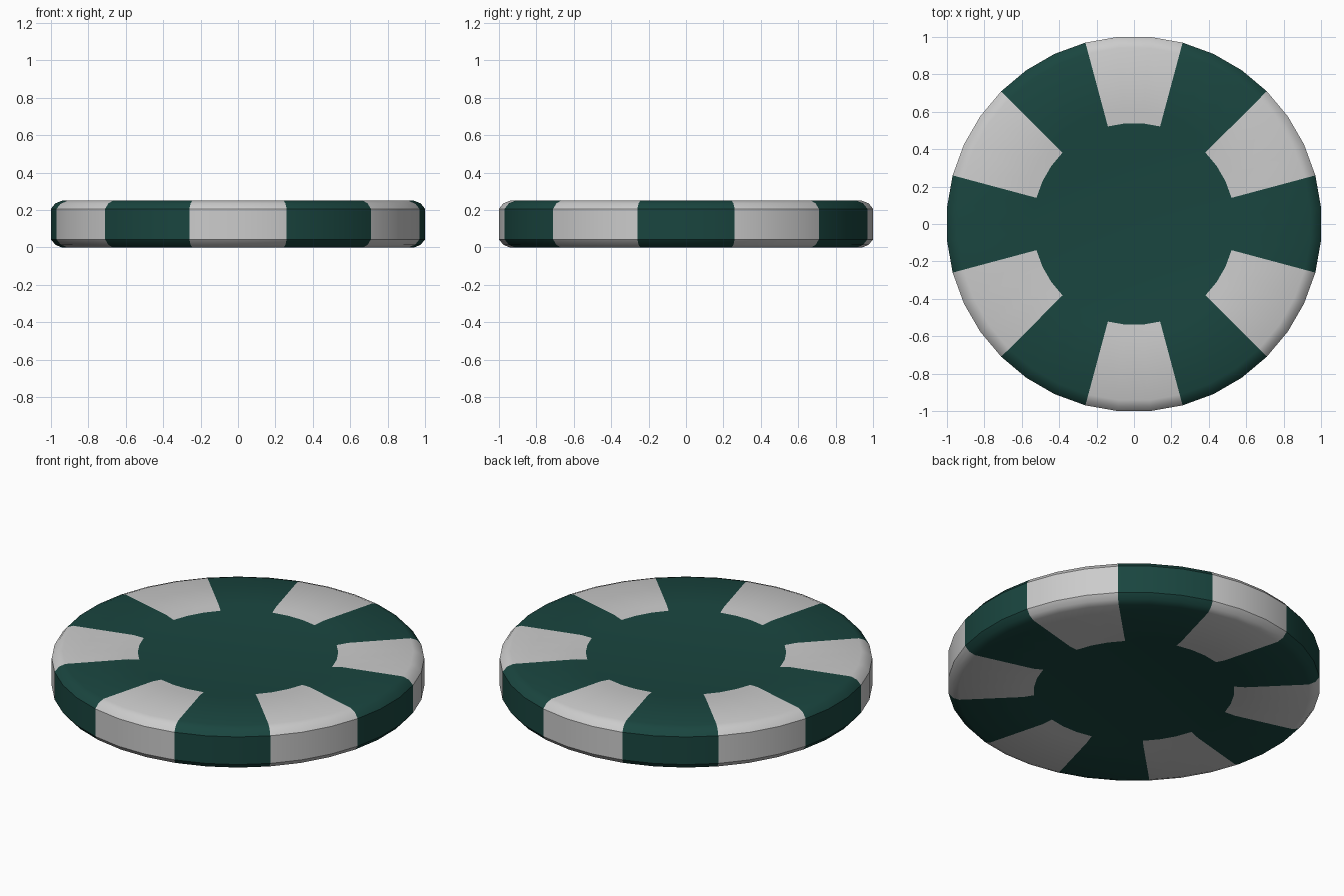
import bpy, bmesh, math

if "Cube" in bpy.data.objects:
    bpy.data.objects.remove(bpy.data.objects["Cube"])

SIDES = 36
R = 1 / math.cos(math.radians(5))

# Upper half profile (radius, height above the middle), centre to rim
upper = [(0.54, 0.117), (0.60, 0.125), (0.945, 0.125), (0.98, 0.111), (R, 0.082)]
profile = [(r, 0.125 + h) for r, h in upper] + [(r, 0.125 - h) for r, h in reversed(upper)]

green = bpy.data.materials.new("green_clay")
green.diffuse_color = (0.01, 0.06, 0.05, 1)
green.use_nodes = True
green.node_tree.nodes["Principled BSDF"].inputs["Base Color"].default_value = green.diffuse_color
grey = bpy.data.materials.new("grey_insert")
grey.diffuse_color = (0.8, 0.8, 0.8, 1)
grey.use_nodes = True
grey.node_tree.nodes["Principled BSDF"].inputs["Base Color"].default_value = grey.diffuse_color

bm = bmesh.new()
rings = []
for r, z in profile:
    ring = []
    for i in range(SIDES):
        a = math.radians(10 * i - 15)
        ring.append(bm.verts.new((r * math.cos(a), r * math.sin(a), z)))
    rings.append(ring)

# Rim and raised bands: three facets green, three facets grey, all round
for upper_ring, lower_ring in zip(rings, rings[1:]):
    for i in range(SIDES):
        j = (i + 1) % SIDES
        f = bm.faces.new((upper_ring[i], lower_ring[i], lower_ring[j], upper_ring[j]))
        f.material_index = (i // 3) % 2

# Slightly recessed centre discs
bm.faces.new(rings[0])
bm.faces.new(list(reversed(rings[-1])))
bmesh.ops.recalc_face_normals(bm, faces=bm.faces)

mesh = bpy.data.meshes.new("chip")
bm.to_mesh(mesh)
bm.free()
chip = bpy.data.objects.new("chip", mesh)
bpy.context.collection.objects.link(chip)
mesh.materials.append(green)
mesh.materials.append(grey)

bpy.context.view_layer.objects.active = chip
chip.select_set(True)
bpy.ops.object.shade_smooth_by_angle(angle=math.radians(30))
